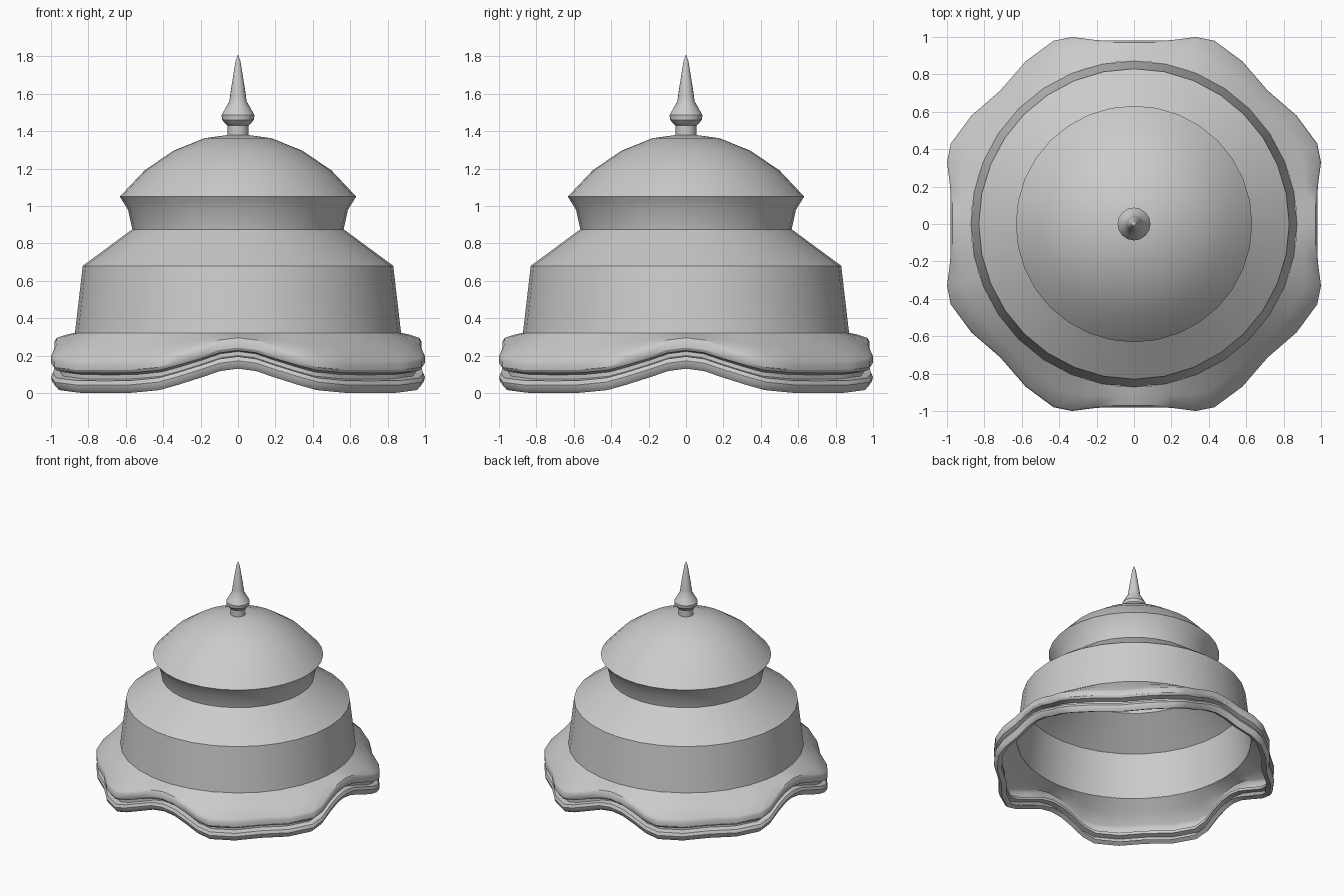
import bpy, bmesh, math

if "Cube" in bpy.data.objects:
    bpy.data.objects.remove(bpy.data.objects["Cube"])

def finish(name, bm):
    bmesh.ops.remove_doubles(bm, verts=bm.verts, dist=1e-5)
    bmesh.ops.recalc_face_normals(bm, faces=bm.faces)
    me = bpy.data.meshes.new(name)
    bm.to_mesh(me)
    bm.free()
    ob = bpy.data.objects.new(name, me)
    bpy.context.collection.objects.link(ob)
    bpy.ops.object.select_all(action='DESELECT')
    ob.select_set(True)
    bpy.context.view_layer.objects.active = ob
    bpy.ops.object.shade_smooth_by_angle(angle=math.radians(32))
    return ob

def loft(name, rings):
    """Skin a stack of closed rings of points."""
    bm = bmesh.new()
    rows = [[bm.verts.new(p) for p in ring] for ring in rings]
    n = len(rows[0])
    for a, b in zip(rows, rows[1:]):
        for i in range(n):
            j = (i + 1) % n
            bm.faces.new((a[i], a[j], b[j], b[i]))
    return finish(name, bm)

def lathe(name, profile, seg):
    return loft(name, [[(r * math.cos(2 * math.pi * i / seg),
                         r * math.sin(2 * math.pi * i / seg), z)
                        for i in range(seg)] for r, z in profile])

# Body shell: drum, shoulder, flared neck and dome
lathe("drum_and_shoulder", [(0.872, 0.32), (0.83, 0.68), (0.565, 0.875)], 32)
lathe("neck", [(0.565, 0.875), (0.588, 0.98), (0.632, 1.05)], 32)
lathe("dome", [(0.632, 1.05), (0.5, 1.19), (0.345, 1.295), (0.18, 1.362), (0, 1.387)], 32)

# Finial: stem, bulb and spike
lathe("finial", [(0.055, 1.36), (0.055, 1.43), (0.06, 1.432), (0.085, 1.46),
                 (0.088, 1.485), (0.066, 1.525), (0.046, 1.56), (0.043, 1.585),
                 (0.035, 1.64), (0.013, 1.775), (0, 1.81)], 16)

# Scalloped rim outline: (angle, radius, lift) over 45 degrees, mirrored to a quadrant
half = [(0, 0.98, 1), (5.8, 0.985, 0.9), (11.5, 1.003, 0.64), (18.3, 1.053, 0.33),
        (23.7, 1.07, 0.12), (33.7, 1.045, 0.01), (45, 1.01, 0)]
quad = half + [(90 - a, r, w) for a, r, w in half[-2:0:-1]]
outline = [(math.radians(a + 90 * q), r, w) for q in range(4) for a, r, w in quad]

# Rim section: (inset, z, wave height, blend towards drum circle)
section = [(0.06, 0.02, 0.13, 0), (0.025, 0.003, 0.13, 0), (0.006, 0.022, 0.13, 0),
           (0, 0.045, 0.13, 0), (0.01, 0.068, 0.13, 0), (0.05, 0.078, 0.125, 0),
           (0.05, 0.1, 0.125, 0), (0.01, 0.11, 0.12, 0), (0, 0.125, 0.12, 0),
           (0, 0.16, 0.12, 0), (0.01, 0.178, 0.12, 0),
           (0, 0.25, 0.063, 0.5), (0, 0.325, 0, 1)]
rings = []
for inset, z, wave, t in section:
    ring = []
    for a, r, w in outline:
        rr = (r - inset) * (1 - t) + 0.87 * t
        ring.append((rr * math.cos(a), rr * math.sin(a), z + wave * w - 0.003))
    rings.append(ring)
loft("scalloped_rim", rings)
